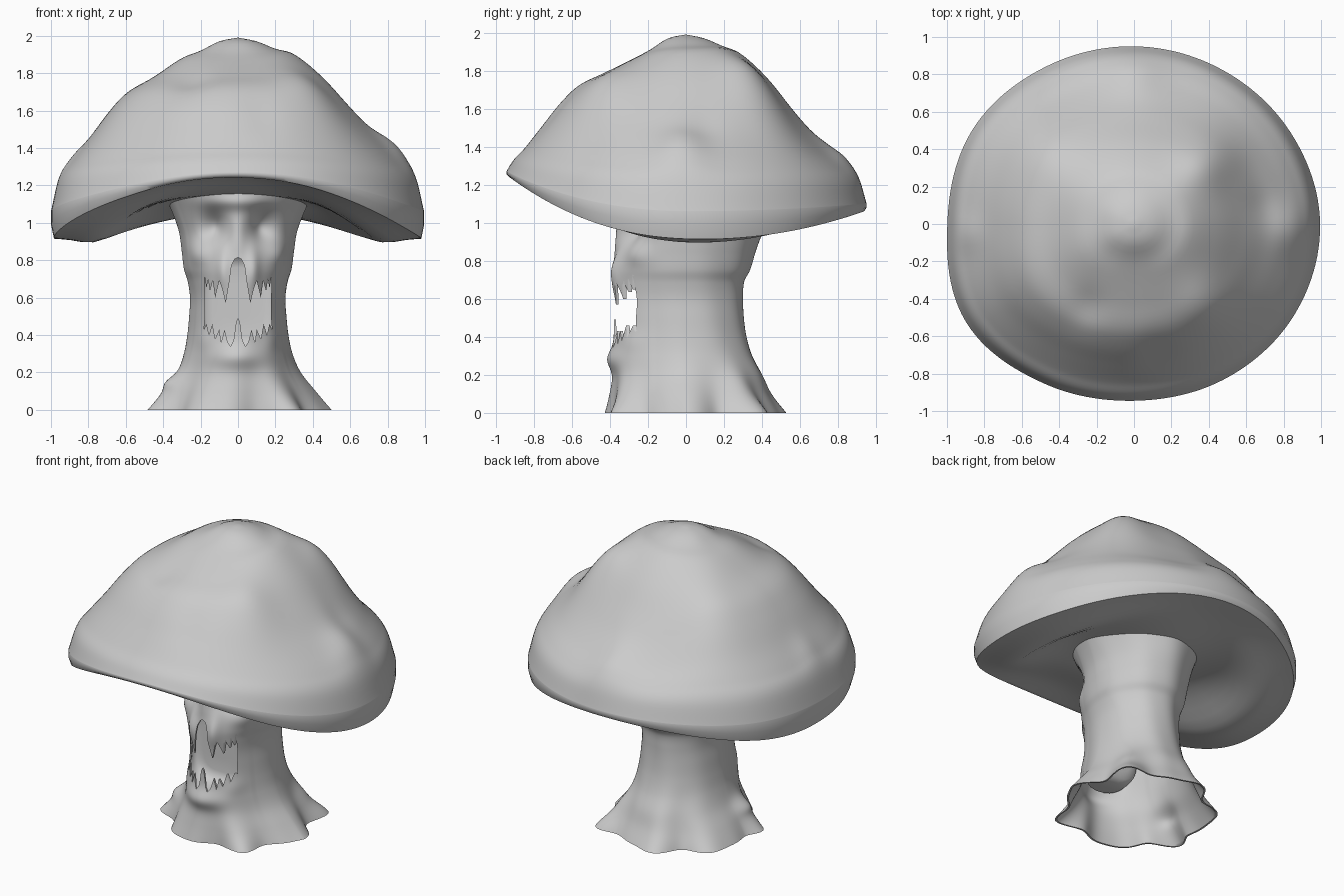
import bpy, bmesh, math
from mathutils import Vector

if "Cube" in bpy.data.objects:
    bpy.data.objects.remove(bpy.data.objects["Cube"])

clay = bpy.data.materials.new("plain_grey")
clay.use_nodes = True
GREY = (0.6, 0.6, 0.6, 1)
clay.diffuse_color = GREY
clay.node_tree.nodes["Principled BSDF"].inputs["Base Color"].default_value = GREY


def curve(xs, ys, x):
    """Smooth interpolation through (xs, ys)."""
    x = min(max(x, xs[0]), xs[-1])
    i = 0
    while i < len(xs) - 2 and x > xs[i + 1]:
        i += 1

    def slope(k):
        a, b = max(k - 1, 0), min(k + 1, len(xs) - 1)
        return (ys[b] - ys[a]) / (xs[b] - xs[a])

    h = xs[i + 1] - xs[i]
    t = (x - xs[i]) / h
    ease = t * t * (3 - 2 * t)
    bend = slope(i) * t * (1 - t) ** 2 - slope(i + 1) * t * t * (1 - t)
    return ys[i] + (ys[i + 1] - ys[i]) * ease + h * bend


def smooth(t):
    t = min(max(t, 0), 1)
    return t * t * (3 - 2 * t)


def hump(p, centre, size):
    """Bell-shaped weight around a point, size given per axis."""
    return math.exp(-sum(((a - b) / s) ** 2 for a, b, s in zip(p, centre, size)))


def finish(name, bm):
    bmesh.ops.recalc_face_normals(bm, faces=bm.faces)
    mesh = bpy.data.meshes.new(name)
    bm.to_mesh(mesh)
    bm.free()
    mesh.materials.append(clay)
    obj = bpy.data.objects.new(name, mesh)
    bpy.context.collection.objects.link(obj)
    return obj


def loft(name, rings, wrap=False):
    """Bridge rings of equal length; wrap joins last to first."""
    bm = bmesh.new()
    loops = [[bm.verts.new(p) for p in ring] for ring in rings]
    pairs = list(zip(loops, loops[1:])) + ([(loops[-1], loops[0])] if wrap else [])
    n = len(loops[0])
    for a, b in pairs:
        for i in range(n):
            j = (i + 1) % n
            bm.faces.new((a[i], a[j], b[j], b[i]))
    bmesh.ops.remove_doubles(bm, verts=bm.verts, dist=1e-5)
    return finish(name, bm)


def shade(obj, angle):
    bpy.ops.object.select_all(action="DESELECT")
    obj.select_set(True)
    bpy.context.view_layer.objects.active = obj
    bpy.ops.object.shade_smooth_by_angle(angle=math.radians(angle))


# Cap: dome heights toward four sides, blended around the axis
SPAN = [0, .1, .2, .3, .45, .6, .7, .8, .9, .96, 1]
LEFT = [1.99, 1.97, 1.93, 1.9, 1.78, 1.62, 1.51, 1.41, 1.3, 1.21, 1.06]
RIGHT = [1.99, 1.97, 1.92, 1.88, 1.78, 1.69, 1.58, 1.44, 1.31, 1.22, 1.06]
FRONT = [1.99, 1.97, 1.91, 1.86, 1.79, 1.72, 1.63, 1.51, 1.39, 1.33, 1.27]
BACK = [1.99, 1.97, 1.93, 1.89, 1.76, 1.58, 1.46, 1.36, 1.28, 1.21, 1.1]
CAP_LUMPS = [((.4, .36), .18, .11), ((.38, -.44), .17, .055), ((-.5, .45), .22, .06),
             ((-.25, -.45), .1, -.02), ((.68, .1), .1, -.015), ((.12, -.68), .1, -.015),
             ((.88, -.03), .14, .07), ((-.92, -.05), .1, .04), ((0, .84), .16, .06)]
# Cap outline: reach from the axis at every thirty degrees, starting at +x
REACH = [.995, .97, .95, .95, .965, 1.0, .998, 1.04, .98, .945, .96, .985]
TURNS = [i - 1 for i in range(len(REACH) + 3)]
REACH_LOOP = [REACH[i % len(REACH)] for i in TURNS]


def dome(t, c, s):
    side = curve(SPAN, LEFT if c > 0 else RIGHT, t)
    face = curve(SPAN, BACK if s > 0 else FRONT, t)
    return side * c * c + face * s * s


def cap_point(kind, t, angle):
    c, s = math.cos(angle), math.sin(angle)
    reach = curve(TURNS, REACH_LOOP, math.degrees(angle) / 30)
    x, y = reach * t * c, reach * t * s
    edge = reach * s - .1
    rim = .915 + (.2 * edge ** 2 if edge > 0 else .295 * abs(edge) ** 2.3)
    if kind == "dome":
        z = dome(t, c, s)
        z += (1 - t ** 12) * sum(h * hump((x, y), at, (r, r)) for at, r, h in CAP_LUMPS)
    elif kind == "lip":
        z = (dome(1, c, s) + rim) / 2
    else:
        inner = 1.09 - .06 * s * min(1, t * 3)
        z = rim + (inner - rim) * smooth((.85 - t) / .5)
        z -= .03 * c * c * math.exp(-((t - .75) / .13) ** 2)
    return x, y, z


AROUND = 144
angles = [2 * math.pi * i / AROUND for i in range(AROUND)]
cap_rows = [("dome", math.sin(math.pi / 2 * i / 48)) for i in range(49)]
cap_rows += [("lip", 1.0), ("under", .985)]
cap_rows += [("under", .96 - .06 * i) for i in range(17)]
cap = loft("mushroom_cap", [[cap_point(k, t, a) for a in angles] for k, t in cap_rows])
shade(cap, 50)

# Stem: widths to the side, front and back at each height
LEVEL = [0, .1, .2, .3, .4, .5, .6, .69, .75, .85, .95, 1.05, 1.18]
SIDE = [.47, .4, .33, .29, .27, .26, .255, .268, .287, .3, .315, .35, .41]
FORE = [.42, .4, .385, .385, .38, .38, .385, .39, .385, .365, .35, .36, .4]
REAR = [.5, .44, .4, .35, .32, .305, .3, .305, .335, .365, .4, .43, .48]
# Face relief: centre, size and push outward
RELIEF = [((0, -.4, .28), (.14, .3, .06), .03),        # chin
          ((0, -.4, 1.11), (.2, .2, .04), .025),       # brow
          ((0, -.35, .95), (.045, .15, .12), .02)]     # nose bridge
for sx in (-1, 1):
    RELIEF += [((sx * .14, -.3, .98), (.07, .3, .085), -.08),       # eye socket
               ((sx * .08, -.37, .75), (.035, .1, .1), .025),       # fang root
               ((sx * .21, -.24, .83), (.06, .1, .06), .025),       # cheekbone
               ((sx * .17, -.28, .37), (.05, .1, .06), .012),       # jaw corner
               ((.36, sx * .36, 0), (.1, .1, .12), .045)]           # root tip
RELIEF += [((-.36, -.1, .15), (.06, .08, .05), .05),
           ((.3, .27, .17), (.07, .07, .07), .02)]


def stem_point(z, angle, inset):
    c, s = math.cos(angle), math.sin(angle)
    depth = curve(LEVEL, REAR, z) if s > 0 else curve(LEVEL, FORE, z) * abs(s) ** .2
    roots = max(0, 1 - z / .4) ** 2
    wave = .07 * math.cos(7 * angle + .6) + .03 * math.sin(11 * angle)
    grain = .006 * math.cos(9 * angle + 5 * z) * (s > -.5)
    k = 1 + roots * wave + grain
    p = Vector((curve(LEVEL, SIDE, z) * c * k, depth * s * k, z))
    push = sum(h * hump(p, at, size) for at, size, h in RELIEF)
    return p + Vector((c * .6, s, 0)) * push - Vector((c, s, 0)) * inset


STEPS = 100
heights = [1.18 * i / STEPS for i in range(STEPS + 1)]
walls = [(z, 0) for z in heights] + [(z, .012) for z in reversed(heights)]
stem = loft("skull_stem", [[stem_point(z, a, w) for a in angles] for z, w in walls], wrap=True)

# Mouth: a toothed opening cut through the front wall
HALF_MOUTH = [(.018, .805), (.035, .77), (.047, .68), (.066, .57), (.085, .65), (.1, .69),
              (.122, .6), (.135, .69), (.15, .635), (.16, .7), (.168, .65), (.18, .72),
              (.178, .64), (.176, .5), (.182, .43), (.168, .46), (.155, .4), (.137, .46),
              (.122, .38), (.1, .43), (.09, .36), (.072, .43), (.055, .36), (.04, .34),
              (.024, .37), (.01, .47)]
outline = [(0, .815)] + HALF_MOUTH + [(0, .49)] + [(-x, z) for x, z in reversed(HALF_MOUTH)]
bm = bmesh.new()
front = bm.faces.new([bm.verts.new((x, -.6, z)) for x, z in outline])
grown = bmesh.ops.extrude_face_region(bm, geom=[front])["geom"]
bmesh.ops.translate(bm, vec=(0, .5, 0), verts=[g for g in grown if isinstance(g, bmesh.types.BMVert)])
cutter = finish("mouth_cutter", bm)
cutter.hide_render = True

cut = stem.modifiers.new("mouth", "BOOLEAN")
cut.operation, cut.solver, cut.object = "DIFFERENCE", "EXACT", cutter
bpy.context.view_layer.objects.active = stem
bpy.ops.object.modifier_apply(modifier=cut.name)
bpy.data.objects.remove(cutter)
shade(stem, 50)


# Throat: a rounded pocket behind the teeth
def throat_point(size, sink, angle):
    c, s = math.cos(angle), math.sin(angle)
    x = .195 * size * math.copysign(abs(c) ** .6, c)
    z = .575 + .265 * size * math.copysign(abs(s) ** .6, s)
    wall = -.365 * (1 - (x / .262) ** 2) ** .6
    return x, wall + (-.18 - wall) * sink, z


POCKET = [(1, .05), (.99, .4), (.96, .75), (.88, .95), (.7, 1), (.35, 1), (0, 1)]
throat = loft("mouth_throat", [[throat_point(f, d, a) for a in angles[::3]] for f, d in POCKET])
shade(throat, 60)
